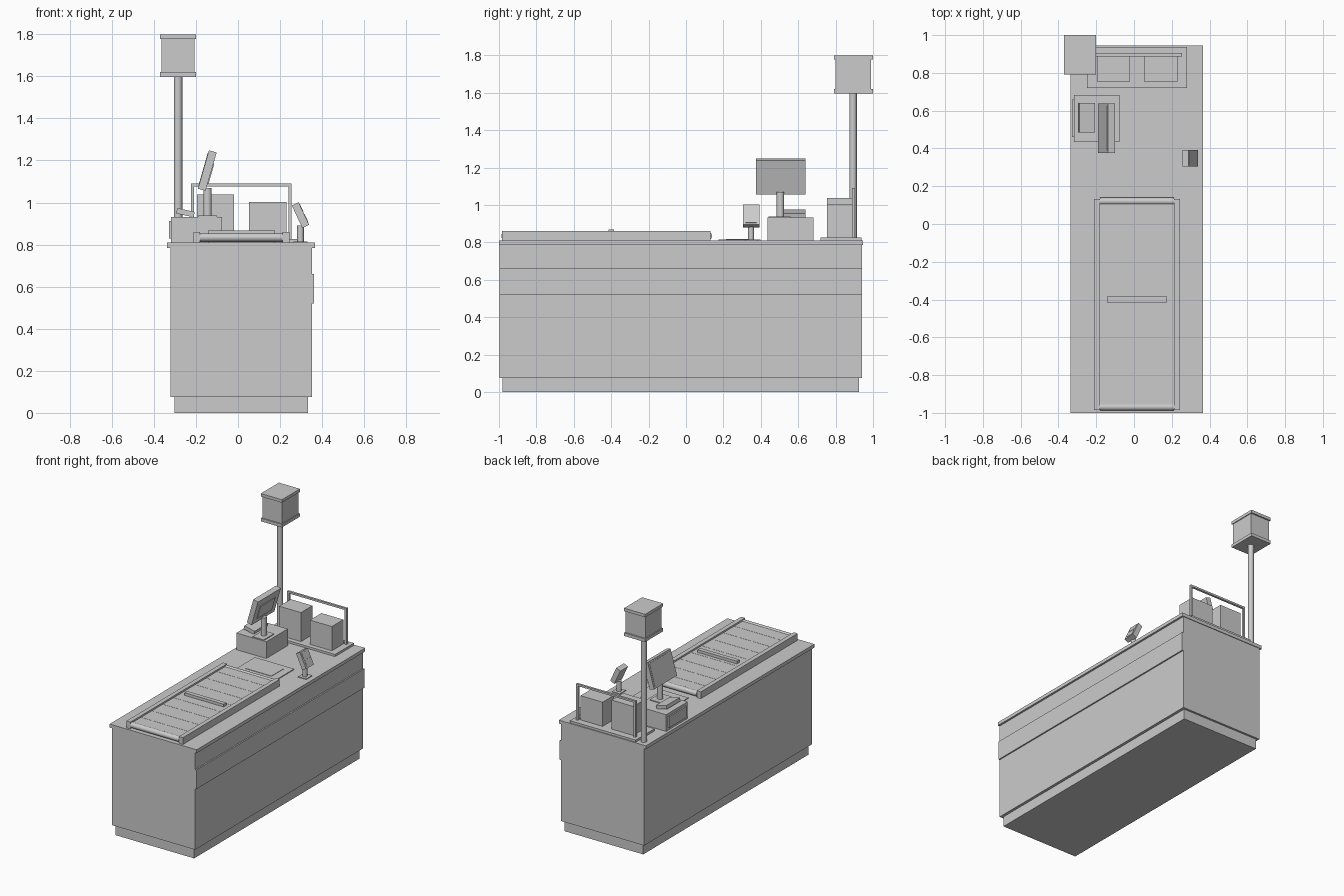
import bpy
from math import radians
from mathutils import Matrix, Vector

if "Cube" in bpy.data.objects:
    bpy.data.objects.remove(bpy.data.objects["Cube"])


def box(name, x, y, z, bevel=0):
    """Axis-aligned box from three (min, max) ranges."""
    bpy.ops.mesh.primitive_cube_add(size=1)
    o = bpy.context.object
    o.name = name
    size = [b - a for a, b in (x, y, z)]
    mid = [(a + b) / 2 for a, b in (x, y, z)]
    o.data.transform(Matrix.Diagonal((*size, 1)))
    o.location = mid
    if bevel:
        m = o.modifiers.new("bevel", 'BEVEL')
        m.width, m.segments = bevel, 1
    return o


def tilted(name, size, centre, degrees, offset=(0, 0, 0)):
    """Box turned about the y axis; offset is in the turned frame."""
    rot = Matrix.Rotation(radians(degrees), 4, 'Y')
    h = [s / 2 for s in size]
    o = box(name, *[(-a, a) for a in h])
    o.matrix_world = Matrix.Translation(Vector(centre) + rot @ Vector(offset)) @ rot
    return o


def rod(name, centre, radius, length, axis='Z', sides=12):
    rot = (0, radians(90), 0) if axis == 'X' else (0, 0, 0)
    bpy.ops.mesh.primitive_cylinder_add(vertices=sides, radius=radius, depth=length,
                                        location=centre, rotation=rot)
    o = bpy.context.object
    o.name = name
    bpy.ops.object.shade_smooth_by_angle(angle=radians(35))
    return o


# counter cabinet
box("plinth", (-.302, .332), (-.98, .925), (0, .075))
box("cabinet", (-.32, .352), (-.997, .94), (.075, .785))
box("bumper_band", (.35, .362), (-.997, .94), (.52, .66))
box("countertop", (-.337, .366), (-1, .945), (.785, .81))

# conveyor
for side, x in (("left", (-.212, -.18)), ("right", (.212, .244))):
    box("conveyor_rail_" + side, x, (-.985, .132), (.81, .86))
box("belt", (-.18, .212), (-.965, .115), (.812, .848))
for i in range(8):
    y = -.86 + i * .125
    box(f"belt_seam_{i}", (-.18, .212), (y - .003, y + .003), (.847, .849))
for name, y in (("front", -.968), ("back", .12)):
    rod("belt_roller_" + name, (.016, y, .834), .02, .392, 'X')
box("divider_bar", (-.142, .175), (-.415, -.384), (.848, .868))

# flat scanner
box("scanner_plate", (-.142, .175), (.175, .398), (.81, .816))
box("scanner_glass", (-.09, .12), (.215, .355), (.816, .819))

# card terminal
box("terminal_foot", (.265, .33), (.315, .385), (.81, .815))
rod("terminal_post", (.297, .348, .85), .016, .08)
tilted("terminal_head", (.036, .088, .118), (.297, .348, .94), -25)
tilted("terminal_screen", (.004, .066, .04), (.297, .348, .94), -25, (.018, 0, .03))
tilted("terminal_keypad", (.004, .06, .045), (.297, .348, .94), -25, (.018, 0, -.025))

# cash register
box("register_body", (-.318, -.076), (.435, .683), (.81, .932))
box("cash_drawer_front", (-.328, -.316), (.46, .66), (.83, .912))
tilted("keyboard", (.085, .155, .026), (-.25, .562, .952), 13)
box("monitor_foot", (-.19, -.1), (.44, .56), (.932, .938))
rod("monitor_post", (-.145, .505, 1.0), .02, .14)
screen_at = (-.146, .507, 1.152)
tilted("monitor", (.038, .264, .19), screen_at, 16)
tilted("monitor_screen", (.004, .238, .165), screen_at, 16, (-.019, 0, 0))
tilted("monitor_rear_cover", (.006, .17, .1), screen_at, 16, (.02, 0, -.01))

# bagging area
box("bagging_tray", (-.25, .28), (.72, .938), (.81, .826))
for side, x in (("left", -.217), ("right", .247)):
    box("bag_rack_post_" + side, (x - .007, x + .007), (.888, .904), (.826, 1.09))
box("bag_rack_bar", (-.224, .254), (.888, .904), (1.076, 1.09))
box("tall_bag", (-.196, -.02), (.755, .888), (.826, 1.038))
box("short_bag", (.052, .23), (.755, .888), (.826, 1.003))

# lane light on its pole
rod("light_pole", (-.285, .893, 1.2), .02, .8)
box("light_box", (-.364, -.206), (.8, .99), (1.61, 1.785))
for name, z in (("bottom", (1.597, 1.62)), ("top", (1.778, 1.8))):
    box("light_cap_" + name, (-.37, -.2), (.792, 1), z)
